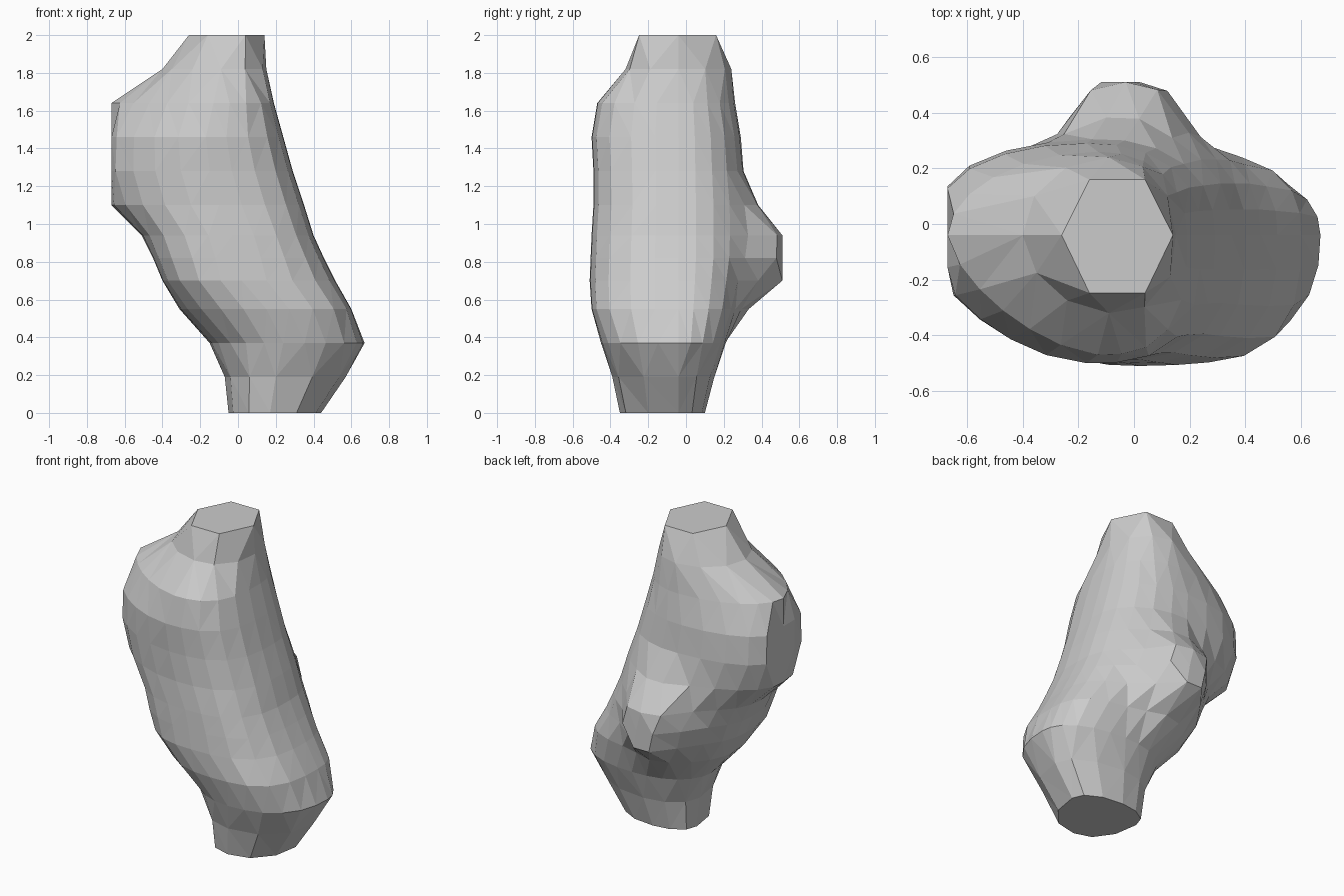
import bpy, bmesh
from math import sin, cos, pi, exp

SEG = 24
# Cross-sections: z, left x, right x, front y, back y, middle x, vertex step,
# corner squareness: front-left, front-right, back-left, back-right
RINGS = [
    (0.00, -0.05, 0.44, -0.35, 0.10, 0.17, 2, 2.2, 2.3, 2.2, 2.2),
    (0.19, -0.07, 0.57, -0.39, 0.15, 0.20, 2, 2.2, 2.4, 2.1, 2.1),
    (0.37, -0.15, 0.67, -0.45, 0.21, 0.24, 1, 2.1, 2.4, 2.1, 2.2),
    (0.55, -0.31, 0.60, -0.50, 0.26, 0.15, 1, 2.4, 3.0, 2.3, 2.7),
    (0.70, -0.40, 0.515, -0.51, 0.29, 0.02, 1, 2.8, 2.9, 2.3, 2.6),
    (0.82, -0.45, 0.455, -0.505, 0.31, 0.00, 1, 2.8, 2.9, 2.2, 2.5),
    (0.94, -0.51, 0.40, -0.50, 0.31, -0.03, 1, 2.5, 2.9, 2.2, 2.5),
    (1.10, -0.68, 0.35, -0.49, 0.31, -0.10, 1, 1.9, 2.9, 2.1, 2.5),
    (1.28, -0.75, 0.29, -0.49, 0.30, -0.15, 1, 1.75, 3.0, 2.25, 2.4),
    (1.46, -0.75, 0.24, -0.50, 0.29, -0.17, 1, 1.65, 3.0, 2.15, 2.3),
    (1.64, -0.67, 0.19, -0.47, 0.26, -0.13, 1, 1.5, 2.9, 1.9, 2.2),
    (1.82, -0.40, 0.15, -0.32, 0.24, -0.09, 2, 1.8, 2.6, 2.0, 2.1),
    (2.00, -0.26, 0.14, -0.28, 0.19, -0.06, 4, 2.0, 2.0, 2.0, 2.0),
]


def ring_point(ring, k):
    z, x0, x1, y0, y1, cx, step, *corners = ring
    a = 2 * pi * (k // step * step) / SEG
    c, s = cos(a), sin(a)
    n = corners[(2 if s > 0 else 0) + (1 if c > 0 else 0)]
    cy = -0.04
    r = (abs(c) ** n + abs(s) ** n) ** (-1 / n)
    x = cx + r * c * ((x1 - cx) if c > 0 else (cx - x0))
    y = cy + r * s * ((y1 - cy) if s > 0 else (cy - y0))
    # Stub on the back, cut flat
    if s > 0:
        wide = 0.18 if x > -0.03 else 0.2
        y += 0.36 * s * exp(-((x + 0.03) / wide) ** 2 - ((z - 0.82) / 0.23) ** 2)
    # Flat cuts on the left lobe and the back stub
    return max(x, -0.67), min(y, 0.51), z


# Lofted trunk
bm = bmesh.new()
loops = [[bm.verts.new(ring_point(r, k)) for k in range(SEG)] for r in RINGS]
for lower, upper in zip(loops, loops[1:]):
    for k in range(SEG):
        j = (k + 1) % SEG
        bm.faces.new((lower[k], lower[j], upper[j], upper[k]))
bm.faces.new(list(reversed(loops[0])))
bm.faces.new(loops[-1])
bmesh.ops.remove_doubles(bm, verts=bm.verts, dist=0.002)
bmesh.ops.triangulate(bm, faces=[f for f in bm.faces if len(f.verts) == 4],
                      quad_method='SHORT_EDGE')
bmesh.ops.recalc_face_normals(bm, faces=bm.faces)

mesh = bpy.data.meshes.new("lumpy_trunk")
bm.to_mesh(mesh)
bm.free()
bpy.context.collection.objects.link(bpy.data.objects.new("lumpy_trunk", mesh))
